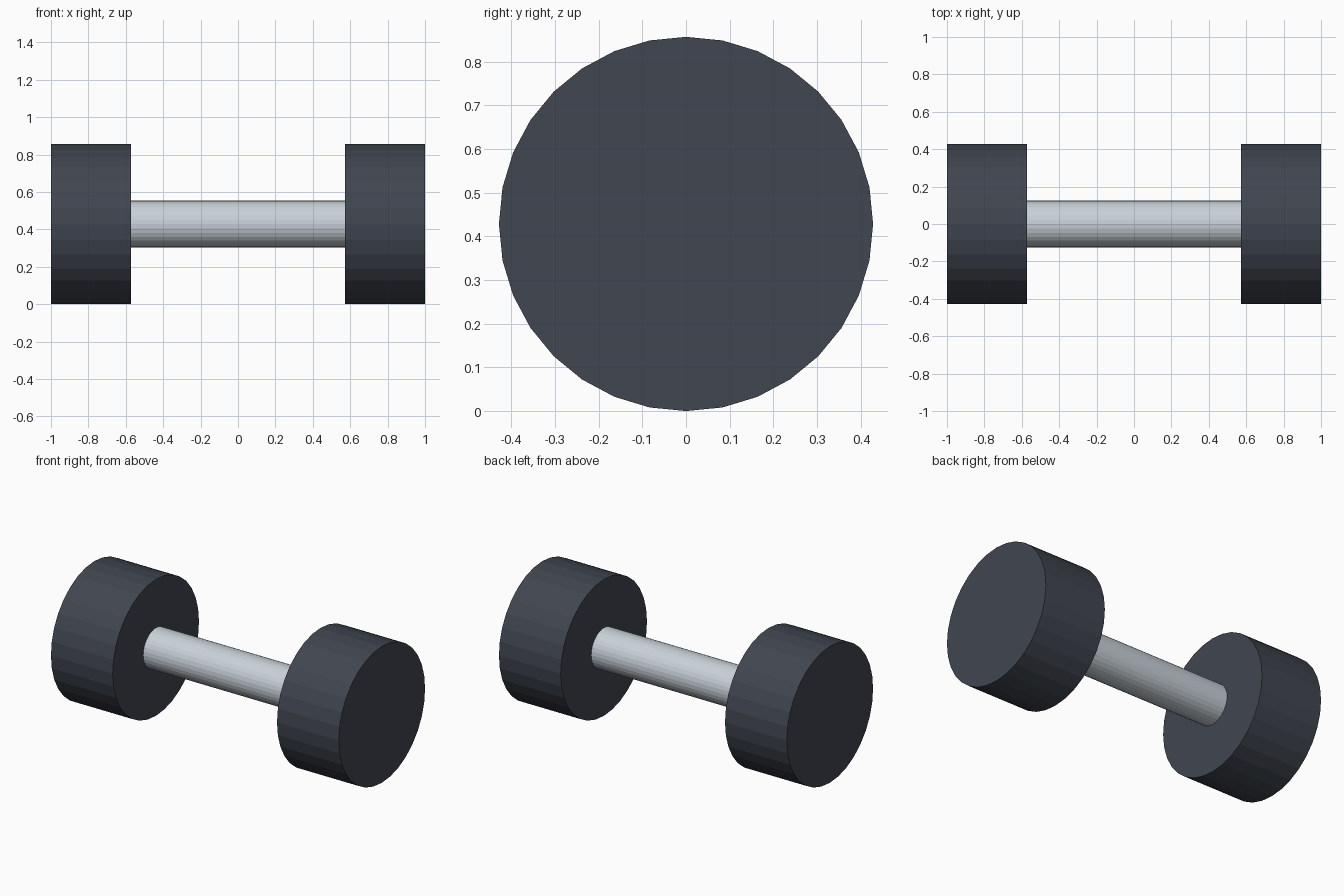
import bpy
import math

if "Cube" in bpy.data.objects:
    bpy.data.objects.remove(bpy.data.objects["Cube"])

R = 0.4286            # weight radius, also the height of the axis
INNER = 0.5714        # inner face of each weight


def material(name, color):
    mat = bpy.data.materials.new(name)
    mat.diffuse_color = (*color, 1.0)
    mat.use_nodes = True
    mat.node_tree.nodes["Principled BSDF"].inputs["Base Color"].default_value = mat.diffuse_color
    return mat


def bar(name, radius, x0, x1, mat):
    """Flat-shaded 32-sided cylinder along x, with a corner pointing up."""
    bpy.ops.mesh.primitive_cylinder_add(
        vertices=32, radius=radius, depth=x1 - x0,
        location=((x0 + x1) / 2, 0, R), rotation=(0, math.pi / 2, 0))
    obj = bpy.context.object
    obj.name = name
    obj.data.materials.append(mat)
    return obj


dark = material("dark_iron", (0.052, 0.061, 0.08))
steel = material("light_steel", (0.58, 0.64, 0.69))

# Weights at both ends
bar("left_weight", R, -1.0, -INNER, dark)
bar("right_weight", R, INNER, 1.0, dark)

# Grip between the weights
bar("handle", 0.125, -INNER, INNER, steel)
